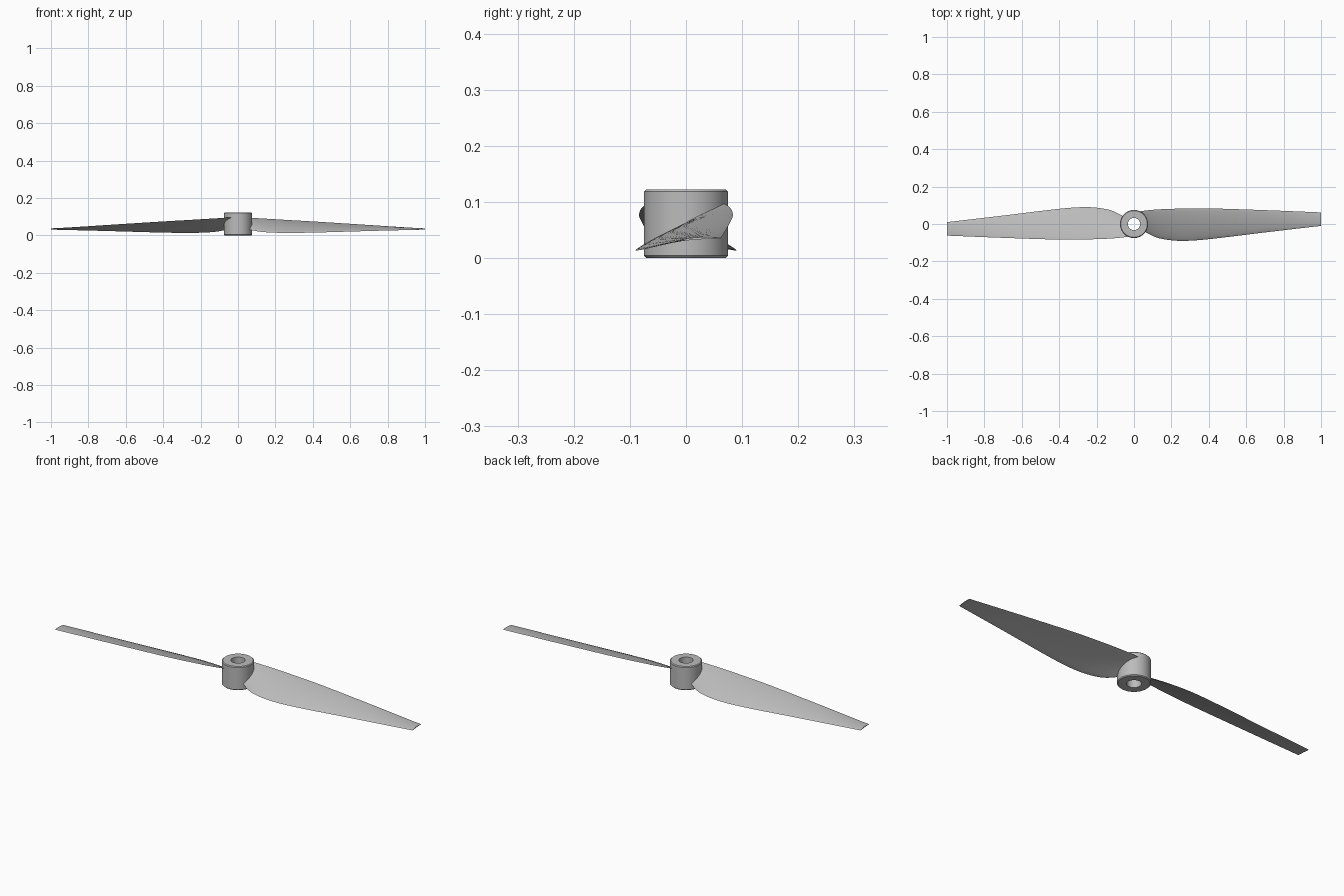
import bpy, bmesh, math
from mathutils import Vector

cube = bpy.data.objects.get("Cube")
if cube:
    bpy.data.objects.remove(cube, do_unlink=True)

# Single grey plastic
grey = bpy.data.materials.new("grey_plastic")
grey.use_nodes = True
COLOUR = (0.5, 0.5, 0.5, 1)
grey.diffuse_color = COLOUR
grey.node_tree.nodes["Principled BSDF"].inputs["Base Color"].default_value = COLOUR


def finish(bm, name, angle):
    bmesh.ops.recalc_face_normals(bm, faces=bm.faces)
    mesh = bpy.data.meshes.new(name)
    bm.to_mesh(mesh)
    bm.free()
    mesh.materials.append(grey)
    obj = bpy.data.objects.new(name, mesh)
    bpy.context.collection.objects.link(obj)
    bpy.ops.object.select_all(action="DESELECT")
    obj.select_set(True)
    bpy.context.view_layer.objects.active = obj
    bpy.ops.object.shade_smooth_by_angle(angle=math.radians(angle))
    return obj


def bridge(bm, loop_a, loop_b):
    n = len(loop_a)
    for i in range(n):
        j = (i + 1) % n
        bm.faces.new((loop_a[i], loop_a[j], loop_b[j], loop_b[i]))


def make_hub():
    # Closed radius/height outline spun into a bored cylinder
    outline = [(0.033, 0), (0.071, 0), (0.075, 0.004), (0.075, 0.118),
               (0.071, 0.122), (0.033, 0.122)]
    sides = 64
    bm = bmesh.new()
    rings = []
    for s in range(sides):
        a = math.tau * s / sides
        rings.append([bm.verts.new((r * math.cos(a), r * math.sin(a), z))
                      for r, z in outline])
    for s in range(sides):
        bridge(bm, rings[s], rings[(s + 1) % sides])
    return finish(bm, "hub", 30)


def smooth_path(points, steps):
    # Curve through the points with evenly split spans
    p = [Vector(q) for q in points]
    p = [2 * p[0] - p[1]] + p + [2 * p[-1] - p[-2]]
    path = []
    for i in range(1, len(p) - 2):
        a, b, c, d = p[i - 1:i + 3]
        for k in range(steps):
            t = k / steps
            path.append(0.5 * (2 * b + (c - a) * t + (2 * a - 5 * b + 4 * c - d) * t * t
                               + (3 * b - a - 3 * c + d) * t ** 3))
    return path + [p[-2]]


# Edge paths of one blade, from root to tip
LEADING = [(0.05, -0.035, 0.035), (0.08, -0.054, 0.026), (0.13, -0.075, 0.018),
           (0.2, -0.087, 0.014), (0.28, -0.09, 0.013), (0.42, -0.079, 0.015),
           (0.7, -0.045, 0.023), (1.0, -0.01, 0.031)]
TRAILING = [(0.02, 0.066, 0.097), (0.07, 0.073, 0.094), (0.13, 0.078, 0.09),
            (0.2, 0.081, 0.086), (0.28, 0.083, 0.081), (0.42, 0.083, 0.073),
            (0.7, 0.074, 0.055), (1.0, 0.062, 0.035)]


def make_blade(name, turn):
    bm = bmesh.new()
    loops = []
    half = 10
    for lead, trail in zip(smooth_path(LEADING, 5), smooth_path(TRAILING, 5)):
        chord = trail - lead
        up = Vector((0, -chord.z, chord.y)).normalized()
        thick = 0.0015 + 0.035 * chord.length
        section = []
        for k in range(2 * half):
            a = math.tau * k / (2 * half)
            u = 0.5 - 0.5 * math.cos(a)
            camber = 0.03 * chord.length * 4 * u * (1 - u)
            offset = camber + 0.5 * thick * math.sin(a) * (1.2 - 0.5 * u)
            section.append(bm.verts.new(lead + chord * u + up * offset))
        loops.append(section)
    for a, b in zip(loops, loops[1:]):
        bridge(bm, a, b)
    bm.faces.new(loops[0])
    bm.faces.new(loops[-1])
    blade = finish(bm, name, 50)
    blade.rotation_euler.z = turn
    return blade


make_hub()
make_blade("left_blade", 0)
make_blade("right_blade", math.pi)
